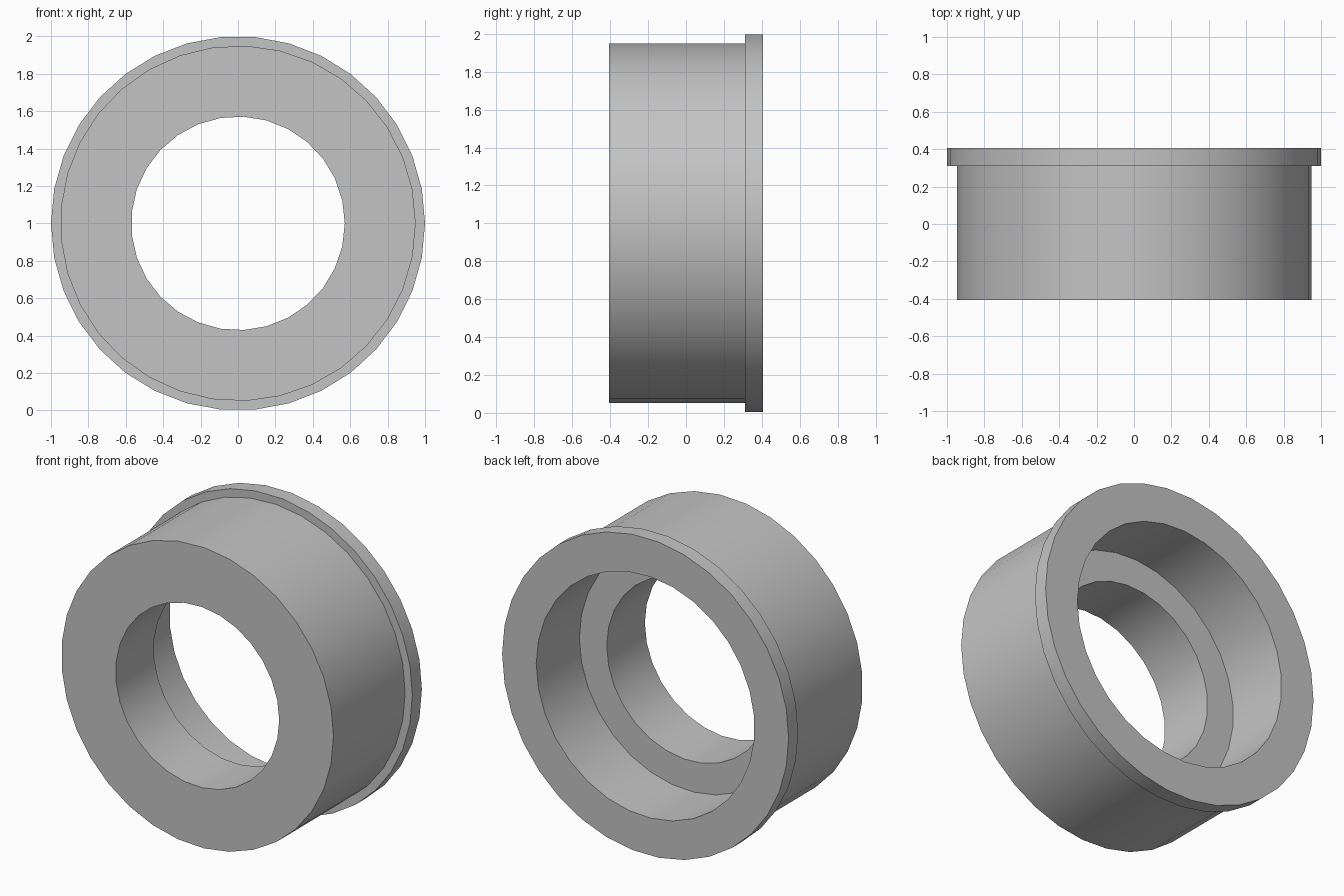
import bpy
import bmesh
from math import sin, cos, tau, radians

if "Cube" in bpy.data.objects:
    bpy.data.objects.remove(bpy.data.objects["Cube"])

FRONT, SHOULDER, BACK = -0.405, 0.31, 0.405
STEP = -0.025          # floor of the wide rear bore

bm = bmesh.new()


def wall(radius, sides, y0, y1):
    """Cylindrical wall along y; returns its two rim edge loops."""
    rings = []
    for y in (y0, y1):
        rings.append([bm.verts.new((radius * cos(tau * i / sides), y,
                                    1 + radius * sin(tau * i / sides)))
                      for i in range(sides)])
    a, b = rings
    for i in range(sides):
        j = (i + 1) % sides
        bm.faces.new((a[i], a[j], b[j], b[i]))
    return [[bm.edges.get((r[i], r[(i + 1) % sides])) for i in range(sides)]
            for r in rings]


def annulus(outer, inner):
    """Flat ring face between two concentric rims."""
    bmesh.ops.triangle_fill(bm, use_beauty=True, edges=outer + inner,
                            normal=(0, 1, 0))


# Outer sleeve, rear flange, narrow front hole and wide rear bore
sleeve = wall(0.95, 33, FRONT, SHOULDER)
flange = wall(1.0, 34, SHOULDER, BACK)
hole = wall(0.571, 29, FRONT, STEP)
bore = wall(0.762, 31, STEP, BACK)

# Flat faces joining the walls
annulus(sleeve[0], hole[0])
annulus(flange[0], sleeve[1])
annulus(flange[1], bore[1])
annulus(bore[0], hole[1])

bmesh.ops.recalc_face_normals(bm, faces=bm.faces)
mesh = bpy.data.meshes.new("flanged_bushing")
bm.to_mesh(mesh)
bm.free()

bushing = bpy.data.objects.new("flanged_bushing", mesh)
bpy.context.collection.objects.link(bushing)

# Single plain grey
grey = bpy.data.materials.new("light_grey")
grey.use_nodes = True
colour = (0.55, 0.55, 0.55, 1)
grey.diffuse_color = colour
grey.node_tree.nodes["Principled BSDF"].inputs["Base Color"].default_value = colour
mesh.materials.append(grey)

# Smooth walls, crisp rims
bpy.ops.object.select_all(action="DESELECT")
bushing.select_set(True)
bpy.context.view_layer.objects.active = bushing
bpy.ops.object.shade_smooth_by_angle(angle=radians(30))
